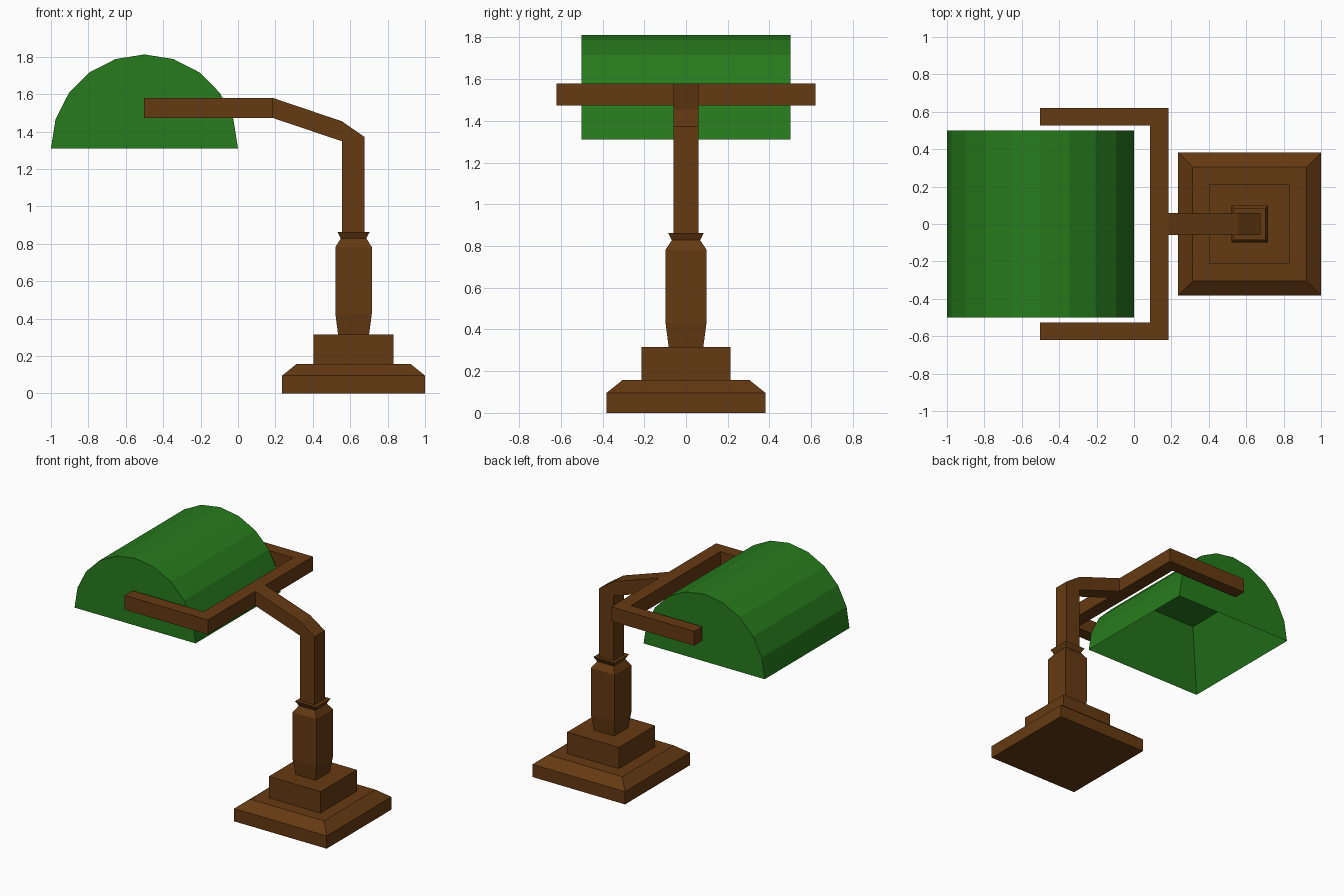
import bpy, bmesh
from math import cos, sin, pi
from mathutils import Vector

if "Cube" in bpy.data.objects:
    bpy.data.objects.remove(bpy.data.objects["Cube"])


def material(name, color):
    m = bpy.data.materials.new(name)
    m.diffuse_color = color
    m.use_nodes = True
    m.node_tree.nodes["Principled BSDF"].inputs["Base Color"].default_value = m.diffuse_color
    return m


WOOD = material("brown_wood", (0.13, 0.042, 0.006, 1))
GREEN = material("green_glass", (0.02, 0.2, 0.012, 1))


def finish(bm, name, mat):
    bmesh.ops.recalc_face_normals(bm, faces=bm.faces)
    me = bpy.data.meshes.new(name)
    bm.to_mesh(me)
    bm.free()
    me.materials.append(mat)
    ob = bpy.data.objects.new(name, me)
    bpy.context.collection.objects.link(ob)
    return ob


def prism(points, offset):
    """Extrude a flat outline along an offset vector."""
    bm = bmesh.new()
    face = bm.faces.new([bm.verts.new(p) for p in points])
    new = bmesh.ops.extrude_face_region(bm, geom=[face], use_keep_orig=True)["geom"]
    bmesh.ops.translate(bm, vec=Vector(offset),
                        verts=[v for v in new if isinstance(v, bmesh.types.BMVert)])
    bmesh.ops.recalc_face_normals(bm, faces=bm.faces)
    return bm


def square_loft(name, cx, levels):
    """Stack square sections given as (half width, z)."""
    bm = bmesh.new()
    rings = [[bm.verts.new((cx + sx * h, sy * h, z))
              for sx, sy in ((-1, -1), (1, -1), (1, 1), (-1, 1))] for h, z in levels]
    for a, b in zip(rings, rings[1:]):
        for i in range(4):
            j = (i + 1) % 4
            bm.faces.new((a[i], a[j], b[j], b[i]))
    bm.faces.new(rings[0])
    bm.faces.new(rings[-1])
    return finish(bm, name, WOOD)


# Stepped base and square column
CX = 0.618
square_loft("base", CX, [(0.382, 0), (0.382, 0.095), (0.305, 0.157)])
square_loft("plinth", CX, [(0.214, 0.157), (0.214, 0.316)])
square_loft("column", CX, [(0.083, 0.316), (0.098, 0.43), (0.098, 0.782),
                           (0.068, 0.828), (0.086, 0.863)])

# Bent stem
stem = [(0.185, 1.58), (0.555, 1.455), (0.675, 1.372), (0.675, 0.85),
        (0.555, 0.85), (0.555, 1.348), (0.185, 1.473)]
finish(prism([(x, -0.06, z) for x, z in stem], (0, 0.12, 0)), "stem", WOOD)

# U-shaped fork around the shade
half = [(-0.502, 0.62), (0.185, 0.62)]
inner = [(0.085, 0.527), (-0.502, 0.527)]
fork = half + [(x, -y) for x, y in reversed(half)] + [(x, -y) for x, y in reversed(inner)] + inner
finish(prism([(x, y, 1.473) for x, y in fork], (0, 0, 0.107)), "fork", WOOD)

# Half-cylinder shade with a deep tapered recess underneath
arc = [(-0.5 + 0.5 * cos(pi * i / 10), -0.5, 1.31 + 0.502 * sin(pi * i / 10)) for i in range(11)]
bm = prism(arc, (0, 1, 0))
bottom = min(bm.faces, key=lambda f: f.calc_center_median().z)
bmesh.ops.inset_individual(bm, faces=[bottom], thickness=0.1)
for v in bottom.verts:
    v.co = (-0.5 + (0.295 if v.co.x > -0.5 else -0.295),
            0.295 if v.co.y > 0 else -0.295, 1.703)
finish(bm, "shade", GREEN)
